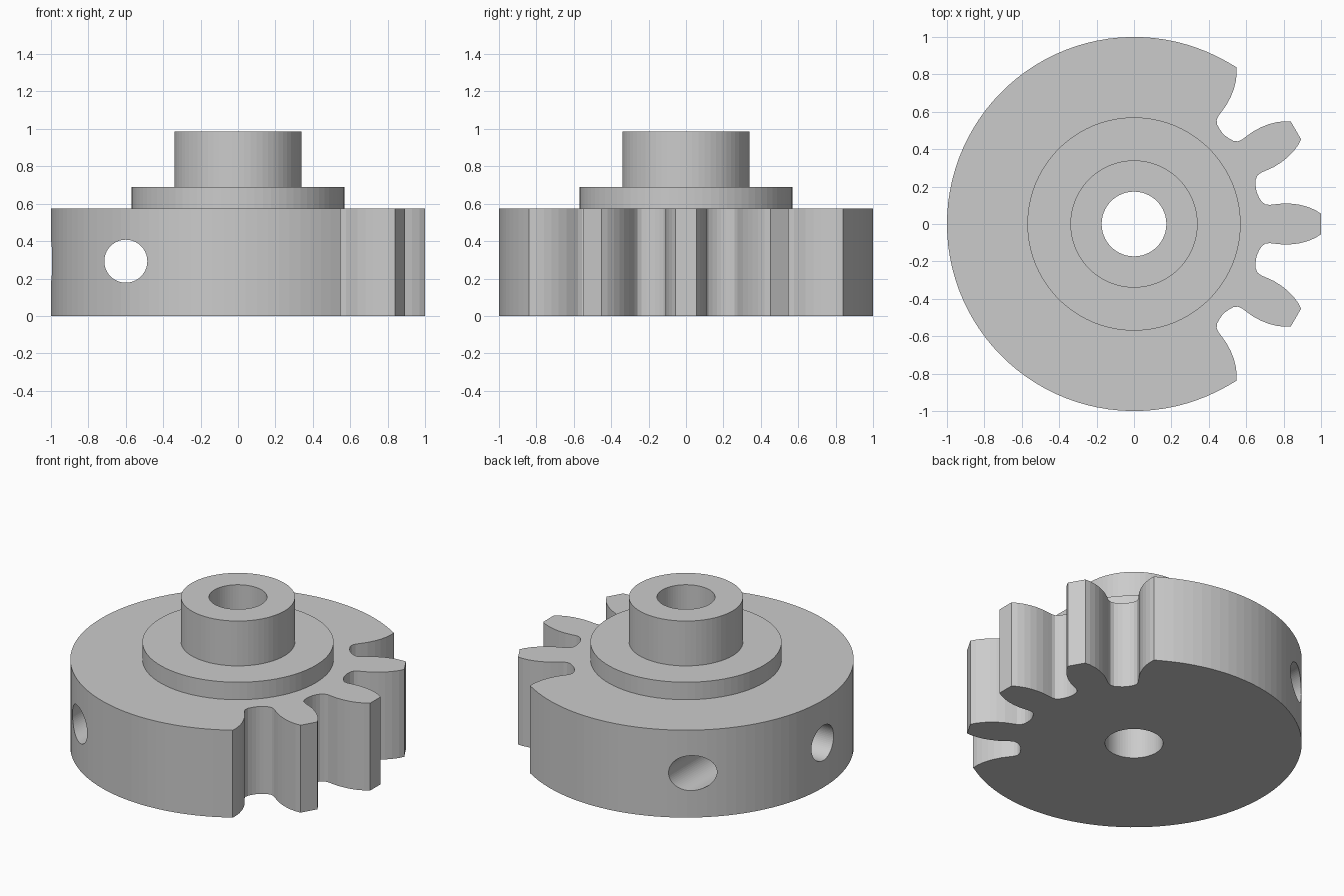
import bpy, bmesh, math
from math import cos, sin, pi
from mathutils import Matrix

cube = bpy.data.objects.get("Cube")
if cube:
    bpy.data.objects.remove(cube, do_unlink=True)

grey = bpy.data.materials.new("machined grey")
grey.use_nodes = True
COLOUR = (0.6, 0.6, 0.6, 1)
grey.diffuse_color = COLOUR
grey.node_tree.nodes["Principled BSDF"].inputs["Base Color"].default_value = COLOUR

BODY_TOP, COLLAR_TOP, HUB_TOP = 0.575, 0.69, 0.985
BORE, HOLE = 0.173, 0.115


def finish(bm, name):
    bmesh.ops.recalc_face_normals(bm, faces=bm.faces)
    mesh = bpy.data.meshes.new(name)
    bm.to_mesh(mesh)
    bm.free()
    mesh.materials.append(grey)
    obj = bpy.data.objects.new(name, mesh)
    bpy.context.scene.collection.objects.link(obj)
    return obj


def ring(name, radius, z0, z1, segments):
    """Square-section ring around the bore."""
    bm = bmesh.new()
    section = [(BORE, z0), (radius, z0), (radius, z1), (BORE, z1)]
    verts = [bm.verts.new((r, 0, z)) for r, z in section]
    edges = [bm.edges.new((verts[i], verts[(i + 1) % 4])) for i in range(4)]
    bmesh.ops.spin(bm, geom=verts + edges, cent=(0, 0, 0), axis=(0, 0, 1),
                   angle=2 * pi, steps=segments)
    bmesh.ops.remove_doubles(bm, verts=bm.verts, dist=1e-4)
    return finish(bm, name)


def cut(obj, radius, depth, matrix):
    """Drill a round hole."""
    bm = bmesh.new()
    bmesh.ops.create_cone(bm, cap_ends=True, segments=64, radius1=radius,
                          radius2=radius, depth=depth, matrix=matrix)
    cutter = finish(bm, "drill")
    cutter.hide_render = True
    mod = obj.modifiers.new("hole", 'BOOLEAN')
    mod.operation, mod.solver, mod.object = 'DIFFERENCE', 'EXACT', cutter
    bpy.context.view_layer.objects.active = obj
    bpy.ops.object.modifier_apply(modifier=mod.name)
    bpy.data.objects.remove(cutter, do_unlink=True)


# Flank of one tooth, from the tip down to the root
FLANK = [(1, .055), (.97, .074), (.93, .091), (.89, .102), (.85, .108),
         (.8, .11), (.76, .106), (.725, .102), (.702, .105), (.682, .12),
         (.668, .143), (.658, .165)]


def flank(degrees, side):
    a = math.radians(degrees)
    pts = [(x * cos(a) - side * y * sin(a), x * sin(a) + side * y * cos(a))
           for x, y in FLANK]
    return pts if side > 0 else pts[::-1]


# Gear body: three whole teeth, half teeth at the ends of the plain rim
outline = flank(-60, 1)
for angle in (-30, 0, 30):
    outline += flank(angle, -1) + flank(angle, 1)
outline += flank(60, -1)
start = math.radians(60) - math.atan(FLANK[0][1])
STEPS = 72
for i in range(1, STEPS):
    a = start + (2 * pi - 2 * start) * i / STEPS
    outline.append((cos(a), sin(a)))

bm = bmesh.new()
base = bm.faces.new([bm.verts.new((x, y, 0)) for x, y in outline])
top = bmesh.ops.extrude_face_region(bm, geom=[base])["geom"]
bmesh.ops.translate(bm, vec=(0, 0, BODY_TOP),
                    verts=[g for g in top if isinstance(g, bmesh.types.BMVert)])
body = finish(bm, "gear_body")

# Shaft bore, cross hole and set screw hole
mid = BODY_TOP / 2 + 0.005
cut(body, BORE, 2, Matrix.Translation((0, 0, mid)))
cut(body, HOLE, 3, Matrix.Translation((-0.6, 0, mid)) @ Matrix.Rotation(pi / 2, 4, 'X'))
cut(body, HOLE, 1, Matrix.Translation((-0.6, 0, mid)) @ Matrix.Rotation(pi / 2, 4, 'Y'))

# Stepped hub
ring("collar", 0.57, BODY_TOP, COLLAR_TOP, 80)
ring("hub", 0.34, COLLAR_TOP, HUB_TOP, 64)
